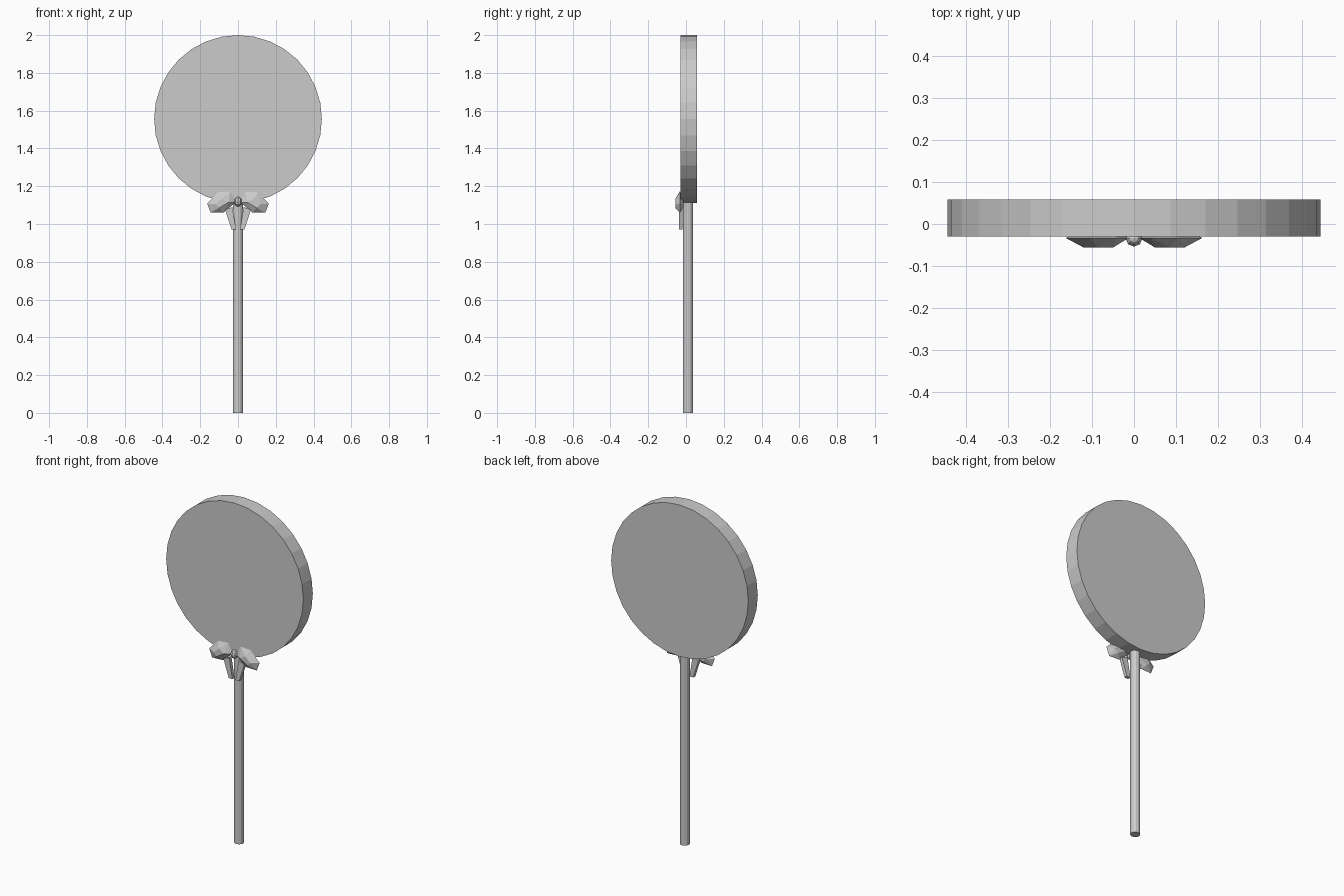
import bpy
import bmesh
import math
from mathutils import Matrix, Vector

cube = bpy.data.objects.get("Cube")
if cube:
    bpy.data.objects.remove(cube, do_unlink=True)

grey = bpy.data.materials.new("plain grey")
grey.use_nodes = True
colour = (0.6, 0.6, 0.6, 1)
grey.diffuse_color = colour
grey.node_tree.nodes["Principled BSDF"].inputs["Base Color"].default_value = colour


def add_object(name, bm):
    bmesh.ops.recalc_face_normals(bm, faces=bm.faces)
    mesh = bpy.data.meshes.new(name)
    bm.to_mesh(mesh)
    bm.free()
    mesh.materials.append(grey)
    obj = bpy.data.objects.new(name, mesh)
    bpy.context.collection.objects.link(obj)
    return obj


def cylinder(name, start, end, radius, sides):
    start, end = Vector(start), Vector(end)
    axis = end - start
    turn = axis.to_track_quat("Z", "Y").to_matrix().to_4x4()
    bm = bmesh.new()
    bmesh.ops.create_cone(bm, cap_ends=True, segments=sides, radius1=radius,
                          radius2=radius, depth=axis.length,
                          matrix=Matrix.Translation((start + end) / 2) @ turn)
    return add_object(name, bm)


def hull(name, points):
    bm = bmesh.new()
    for p in points:
        bm.verts.new(p)
    bmesh.ops.convex_hull(bm, input=bm.verts)
    return add_object(name, bm)


# Candy disc and stick
cylinder("candy_disc", (0, -0.03, 1.556), (0, 0.058, 1.556), 0.444, 32)
cylinder("stick", (0, 0.01, 0), (0, 0.01, 1.14), 0.027, 12)

# Bow: faceted loops and flat tails on each side
outline = [(0.012, 1.115), (0.04, 1.172), (0.105, 1.168), (0.163, 1.108),
           (0.145, 1.06), (0.075, 1.062)]
ridge = [(0.05, 1.115), (0.085, 1.135), (0.12, 1.105), (0.1, 1.085)]
for side, label in ((1, "left"), (-1, "right")):
    points = [(side * x, -0.033, z) for x, z in outline]
    points += [(side * x, -0.056, z) for x, z in ridge]
    points += [(side * x, -0.012, z) for x, z in ridge]
    hull(label + "_bow_loop", points)
    tail = [(0.01, 0.97), (0.034, 0.97), (0.068, 1.075), (0.03, 1.09)]
    hull(label + "_bow_tail", [(side * x, y, z) for x, z in tail
                               for y in (-0.038, -0.018)])

# Knot
bm = bmesh.new()
bmesh.ops.create_uvsphere(bm, u_segments=8, v_segments=6, radius=1,
                          matrix=Matrix.Translation((0, -0.034, 1.118))
                          @ Matrix.Diagonal((0.02, 0.02, 0.026, 1)))
add_object("bow_knot", bm)
